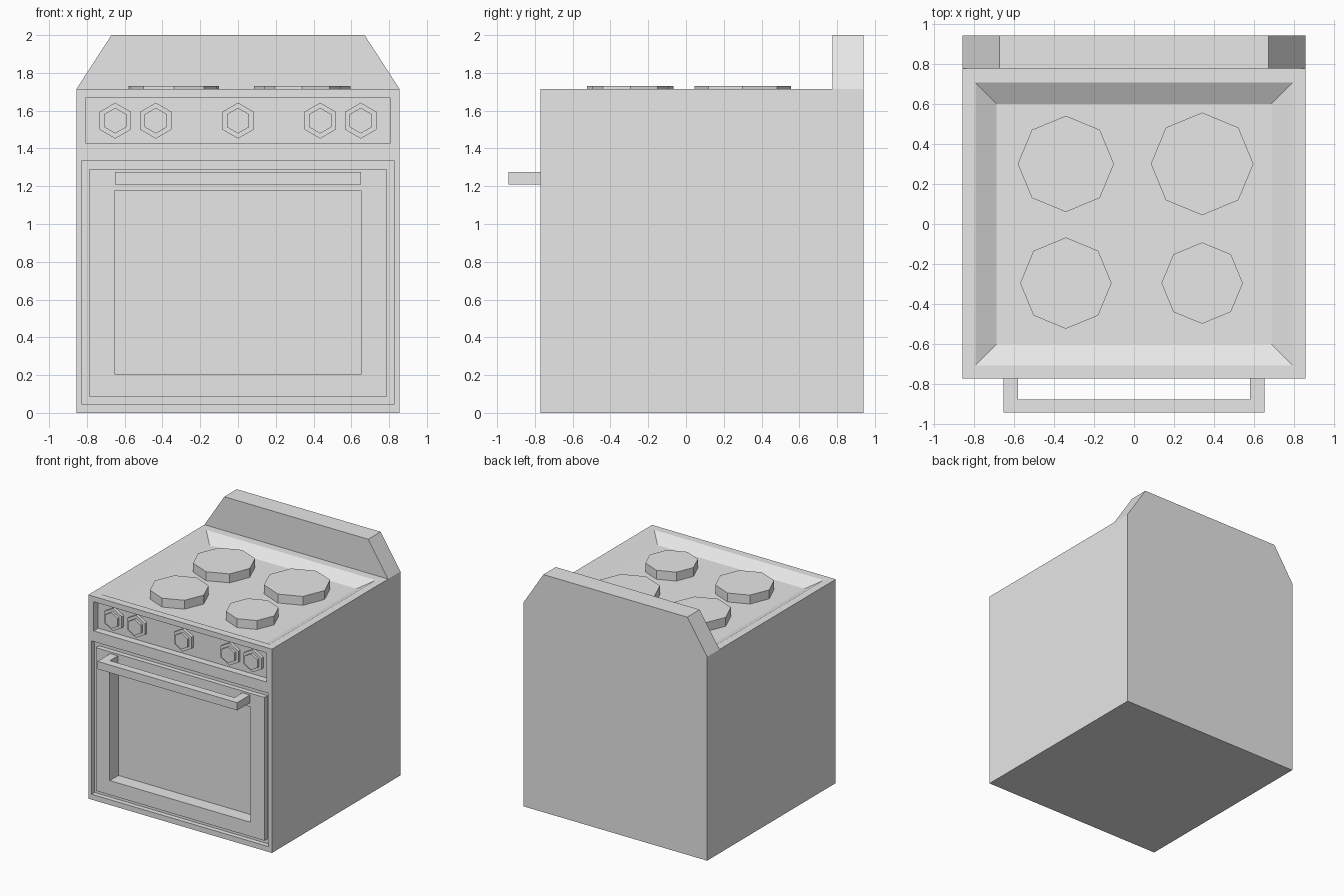
import bpy, bmesh
from math import radians
from mathutils import Vector

cube = bpy.data.objects.get("Cube")
if cube:
    bpy.data.objects.remove(cube, do_unlink=True)

# One plain grey for the whole stove
grey = bpy.data.materials.new("light grey")
grey.use_nodes = True
colour = (0.8, 0.8, 0.8, 1)
grey.diffuse_color = colour
grey.node_tree.nodes["Principled BSDF"].inputs["Base Color"].default_value = colour

W, FRONT, BACK, TOP = 0.855, -0.77, 0.94, 1.715
GUARD_Y = 0.775      # front of the back guard
SPLIT_Z = 1.38       # between door and control panel
FLOOR = 1.655        # sunken cooktop
PANEL_Y = FRONT + 0.06


def finish(name, bm):
    mesh = bpy.data.meshes.new(name)
    bm.to_mesh(mesh)
    bm.free()
    obj = bpy.data.objects.new(name, mesh)
    obj.data.materials.append(grey)
    bpy.context.collection.objects.link(obj)
    return obj


def add_box(bm, low, high):
    low, high = Vector(low), Vector(high)
    verts = bmesh.ops.create_cube(bm, size=1)["verts"]
    for v in verts:
        v.co = (low + high) / 2 + v.co * (high - low)


def step(bm, face, axis, u, v, w):
    """Inset a rectangular face, then place it on rectangle u, v at depth w."""
    bmesh.ops.inset_individual(bm, faces=[face], thickness=0.001)
    a, b = [i for i in range(3) if i != axis]
    mid = face.calc_center_median()
    for vert in face.verts:
        co = vert.co.copy()
        co[a] = u[co[a] > mid[a]]
        co[b] = v[co[b] > mid[b]]
        co[axis] = w
        vert.co = co


def prism(name, sides, radius, centre, height, tilt=0):
    bm = bmesh.new()
    bmesh.ops.create_cone(bm, cap_ends=True, segments=sides,
                          radius1=radius, radius2=radius, depth=height)
    obj = finish(name, bm)
    obj.location = centre
    obj.rotation_euler.x = tilt
    return obj


# Body: a box split where the door, controls, cooktop and guard meet
bm = bmesh.new()
add_box(bm, (-W, FRONT, 0), (W, BACK, TOP))
for point, normal in (((0, 0, SPLIT_Z), (0, 0, 1)), ((0, GUARD_Y, 0), (0, 1, 0))):
    bmesh.ops.bisect_plane(bm, geom=bm.verts[:] + bm.edges[:] + bm.faces[:],
                           plane_co=point, plane_no=normal)
bm.normal_update()
front = sorted((f for f in bm.faces if f.normal.y < -0.9),
               key=lambda f: f.calc_center_median().z)
top = sorted((f for f in bm.faces if f.normal.z > 0.9),
             key=lambda f: f.calc_center_median().y)
door, controls = front
cooktop, guard = top

# Back guard with slanted ends
step(bm, guard, 2, (-0.67, 0.67), (GUARD_Y, BACK), 2.0)

# Sunken cooktop with sloping rim
step(bm, cooktop, 2, (-0.79, 0.79), (-0.705, 0.705), TOP)
step(bm, cooktop, 2, (-0.685, 0.685), (-0.6, 0.6), FLOOR)

# Recessed control panel
for y in (FRONT, PANEL_Y):
    step(bm, controls, 1, (-0.805, 0.805), (1.425, 1.67), y)

# Door: groove around it, then a deep window
groove, window = FRONT + 0.04, FRONT + 0.115
for half, z, depths in ((0.825, (0.045, 1.335), (FRONT, groove)),
                        (0.785, (0.085, 1.29), (groove, FRONT)),
                        (0.655, (0.205, 1.175), (FRONT, window))):
    for y in depths:
        step(bm, door, 1, (-half, half), z, y)
finish("stove_body", bm)

# Door handle: bar on two posts
bm = bmesh.new()
add_box(bm, (-0.65, -0.94, 1.21), (0.65, -0.875, 1.275))
for x in (-0.65, 0.58):
    add_box(bm, (x, -0.875, 1.21), (x + 0.07, FRONT, 1.275))
finish("door_handle", bm)

# Burners
for name, x, y, r in (("back_right", -0.34, 0.3, 0.24), ("back_left", 0.34, 0.3, 0.256),
                      ("front_right", -0.34, -0.295, 0.228),
                      ("front_left", 0.34, -0.295, 0.203)):
    prism(name + "_burner", 8, r, (x, y, (FLOOR + 1.73) / 2), 1.73 - FLOOR)

# Control knobs: wide base and narrower cap
for i, x in enumerate((-0.65, -0.435, 0, 0.435, 0.65)):
    for part, r, depth in (("base", 0.095, 0.025), ("cap", 0.068, 0.045)):
        prism(f"knob_{part}_{i + 1}", 6, r, (x, PANEL_Y - depth / 2, 1.547),
              depth, radians(90))
